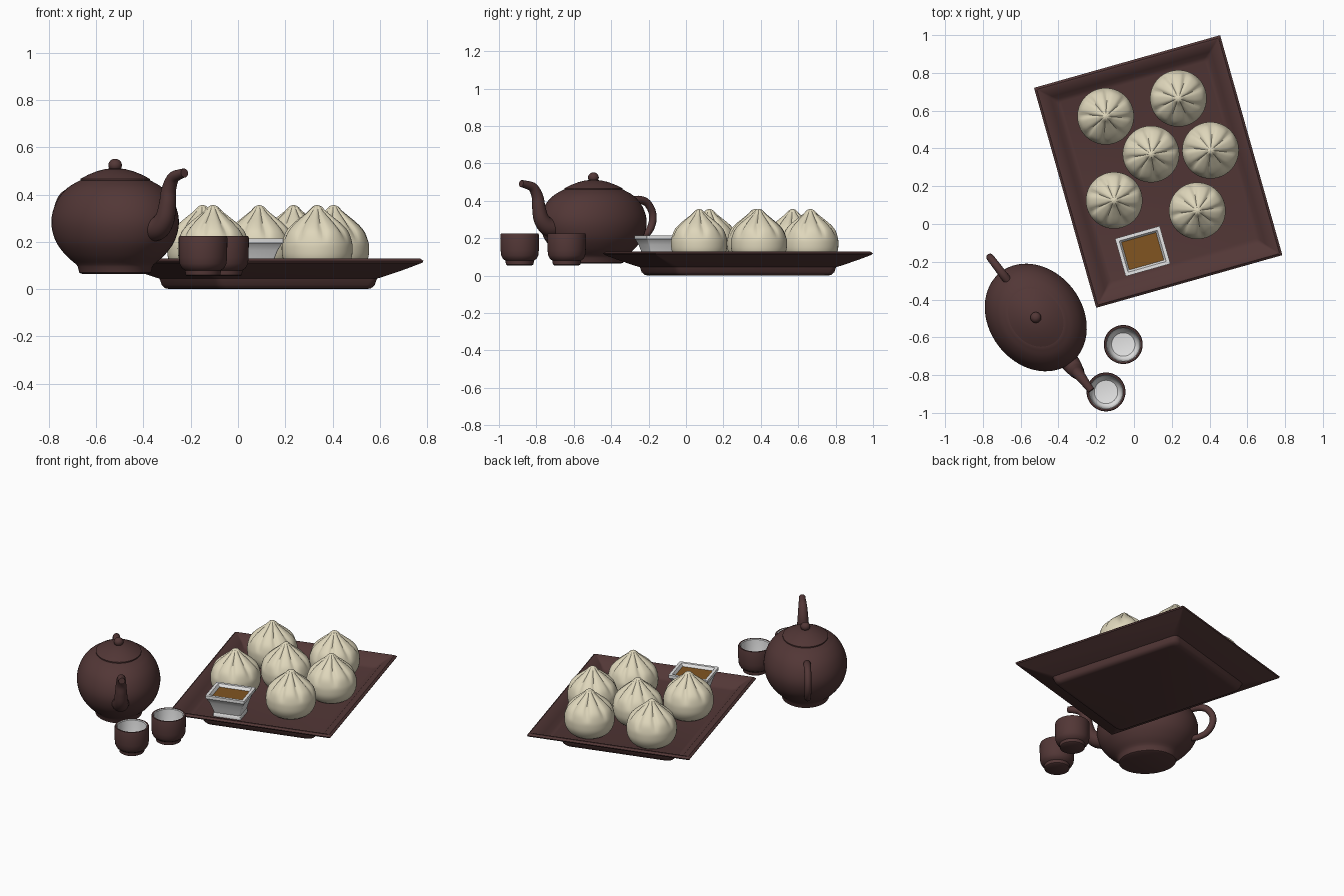
import bpy, bmesh, math
from math import sin, cos, pi, radians
from mathutils import Vector

cube = bpy.data.objects.get("Cube")
if cube:
    bpy.data.objects.remove(cube, do_unlink=True)


def material(name, rgb):
    m = bpy.data.materials.new(name)
    m.use_nodes = True
    m.diffuse_color = (*rgb, 1)
    bsdf = next(n for n in m.node_tree.nodes if n.type == 'BSDF_PRINCIPLED')
    bsdf.inputs["Base Color"].default_value = (*rgb, 1)
    return m


CLAY = material("brown_clay", (0.085, 0.038, 0.037))
DOUGH = material("cream_dough", (0.74, 0.68, 0.50))
WHITE = material("white_glaze", (0.80, 0.80, 0.80))
SAUCE = material("amber_sauce", (0.22, 0.09, 0.015))


def smooth_path(points, steps=4):
    """Catmull-Rom curve through the points."""
    p = [Vector(q) for q in points]
    p = [2 * p[0] - p[1]] + p + [2 * p[-1] - p[-2]]
    out = []
    for a, b, c, d in zip(p, p[1:], p[2:], p[3:]):
        for i in range(steps):
            t = i / steps
            out.append(0.5 * (2 * b + (c - a) * t + (2 * a - 5 * b + 4 * c - d) * t ** 2
                              + (3 * b - a - 3 * c + d) * t ** 3))
    return out + [p[-2]]


def skin(name, rings, mats, loc, turn=0, inner_from=None, cap_mat=0, sharp=35):
    """Closed surface through equal rings of points, capped at both ends."""
    bm = bmesh.new()
    loops = [[bm.verts.new(v) for v in ring] for ring in rings]
    n = len(loops[0])
    for k, (lo, hi) in enumerate(zip(loops, loops[1:])):
        for i in range(n):
            j = (i + 1) % n
            f = bm.faces.new((lo[i], lo[j], hi[j], hi[i]))
            f.material_index = 1 if inner_from is not None and k >= inner_from else 0
    bm.faces.new(loops[0][::-1])
    bm.faces.new(loops[-1]).material_index = cap_mat
    me = bpy.data.meshes.new(name)
    bm.to_mesh(me)
    bm.free()
    for m in mats:
        me.materials.append(m)
    me.shade_smooth()
    me.set_sharp_from_angle(angle=radians(sharp))
    ob = bpy.data.objects.new(name, me)
    ob.location = loc
    ob.rotation_euler.z = turn
    bpy.context.collection.objects.link(ob)
    return ob


def lathe(profile, n=48, sx=1, sy=1):
    return [[(r * sx * cos(2 * pi * i / n), r * sy * sin(2 * pi * i / n), z)
             for i in range(n)] for r, z in profile]


def rounded_rects(hx, hy, profile, steps=5):
    """Rings from (inset, height, corner radius) steps."""
    rings = []
    for inset, z, r in profile:
        ring = []
        for q, (sx, sy) in enumerate(((1, 1), (-1, 1), (-1, -1), (1, -1))):
            for i in range(steps + 1):
                a = (q + i / steps) * pi / 2
                ring.append((sx * (hx - inset - r) + r * cos(a),
                             sy * (hy - inset - r) + r * sin(a), z))
        rings.append(ring)
    return rings


# Serving tray
TURN = radians(15.8)
skin("tray", rounded_rects(0.512, 0.605, [
    (0.19, 0, 0.04), (0.172, 0.004, 0.04), (0.16, 0.018, 0.04), (0.154, 0.045, 0.03),
    (0.13, 0.054, 0.03), (0.06, 0.085, 0.01), (0.004, 0.112, 0.003), (0, 0.12, 0.003),
    (0.012, 0.13, 0.003), (0.022, 0.13, 0.003), (0.07, 0.098, 0.01),
    (0.09, 0.077, 0.015), (0.11, 0.07, 0.015)]),
    [CLAY], (0.128, 0.278, 0), TURN)

# Sauce dish with a flared wall and small foot
skin("sauce_dish", rounded_rects(0.123, 0.104, [
    (0.036, 0.07, 0.008), (0.036, 0.088, 0.008), (0.04, 0.094, 0.008), (0.031, 0.125, 0.008),
    (0.018, 0.165, 0.008), (0.006, 0.19, 0.005), (0, 0.196, 0.004), (0, 0.215, 0.004),
    (0.018, 0.215, 0.004), (0.028, 0.197, 0.004)]),
    [WHITE, SAUCE], (0.046, -0.144, 0), TURN, cap_mat=1)

# Steamed buns: round belly, pleats gathered into a peak
BUN = smooth_path([(0.085, 0.066), (0.122, 0.09), (0.145, 0.13), (0.15, 0.172), (0.146, 0.205),
                   (0.13, 0.243), (0.102, 0.275), (0.066, 0.306), (0.037, 0.33),
                   (0.018, 0.35), (0.004, 0.356)])


def bun_rings(n=80):
    rings = []
    for r, z in BUN:
        w = min(max((z - 0.19) / 0.09, 0), 1)
        w = w * w * (3 - 2 * w)
        ring = []
        for i in range(n):
            a = 2 * pi * i / n
            crease = (1 - abs(sin(4 * a + 3 * (z - 0.2)))) ** 2
            rr = r * (1 + w * (0.04 - 0.2 * crease))
            ring.append((rr * cos(a), rr * sin(a), z))
        rings.append(ring)
    return rings


spots = [(-0.15, 0.57), (0.235, 0.665), (0.09, 0.37), (0.405, 0.39), (-0.105, 0.125), (0.335, 0.07)]
for k, (x, y) in enumerate(spots):
    skin(f"bun_{k + 1}", bun_rings(), [DOUGH], (x, y, 0), k * 1.3, sharp=60)

# Tea cups with glazed insides
CUP = [(0.066, 0.055), (0.074, 0.06), (0.076, 0.08), (0.09, 0.09), (0.099, 0.108), (0.102, 0.135),
       (0.103, 0.218), (0.1, 0.225), (0.091, 0.225), (0.087, 0.22),
       (0.083, 0.15), (0.076, 0.115), (0.062, 0.1), (0.03, 0.096)]
for k, (x, y) in enumerate([(-0.057, -0.638), (-0.148, -0.889)]):
    skin(f"cup_{k + 1}", lathe(CUP), [CLAY, WHITE], (x, y, 0), inner_from=8, cap_mat=1)

# Teapot: oval body, lid and knob, long axis along the spout
POT = (-0.52, -0.495, 0)
AIM = math.atan2(-0.796, 0.605)
OVAL = dict(sx=1.126, sy=0.919)
body = [(0.14, 0.065), (0.152, 0.07), (0.158, 0.095)] + smooth_path([
    (0.165, 0.105), (0.21, 0.145), (0.25, 0.2), (0.269, 0.265), (0.265, 0.325),
    (0.24, 0.385), (0.2, 0.43), (0.152, 0.459)]) + [(0.14, 0.461)]
skin("teapot_body", lathe(body, 64, **OVAL), [CLAY], POT, AIM)
lid = [(0.13, 0.455), (0.147, 0.46), (0.147, 0.467), (0.115, 0.484), (0.075, 0.5),
       (0.04, 0.509), (0.005, 0.512)]
skin("teapot_lid", lathe(lid, 64, **OVAL), [CLAY], POT, AIM)
knob = [(0.018, 0.5), (0.016, 0.507)] + [
    (0.029 * cos(a), 0.525 + 0.027 * sin(a)) for a in [radians(d) for d in range(-45, 90, 15)]]
skin("teapot_knob", lathe(knob, 24), [CLAY], POT, AIM)


def tube(name, points, n=20):
    """Round tube along (distance, height, radius) points in the pot's long plane."""
    path = smooth_path(points, 6)
    rings = []
    for i, p in enumerate(path):
        t = path[min(i + 1, len(path) - 1)] - path[max(i - 1, 0)]
        t = Vector((t.x, 0, t.y)).normalized()
        side = Vector((0, 1, 0))
        up = t.cross(side)
        rings.append([Vector((p.x, 0, p.y)) + p.z * (side * sin(a) + up * cos(a))
                      for a in [-2 * pi * j / n for j in range(n)]])
    ob = skin(name, rings, [CLAY], POT, AIM)
    bm = bmesh.new()
    bm.from_mesh(ob.data)
    bmesh.ops.recalc_face_normals(bm, faces=bm.faces)
    bm.to_mesh(ob.data)
    bm.free()


tube("teapot_spout", [(0.24, 0.255, 0.058), (0.305, 0.262, 0.05), (0.348, 0.3, 0.042),
                      (0.366, 0.36, 0.036), (0.375, 0.42, 0.031), (0.405, 0.47, 0.026),
                      (0.455, 0.487, 0.021), (0.485, 0.492, 0.019)])
tube("teapot_handle", [(-0.22, 0.385, 0.022), (-0.29, 0.405, 0.022), (-0.355, 0.392, 0.021),
                       (-0.395, 0.34, 0.02), (-0.395, 0.28, 0.02), (-0.36, 0.225, 0.019),
                       (-0.3, 0.2, 0.018), (-0.24, 0.2, 0.018)])
